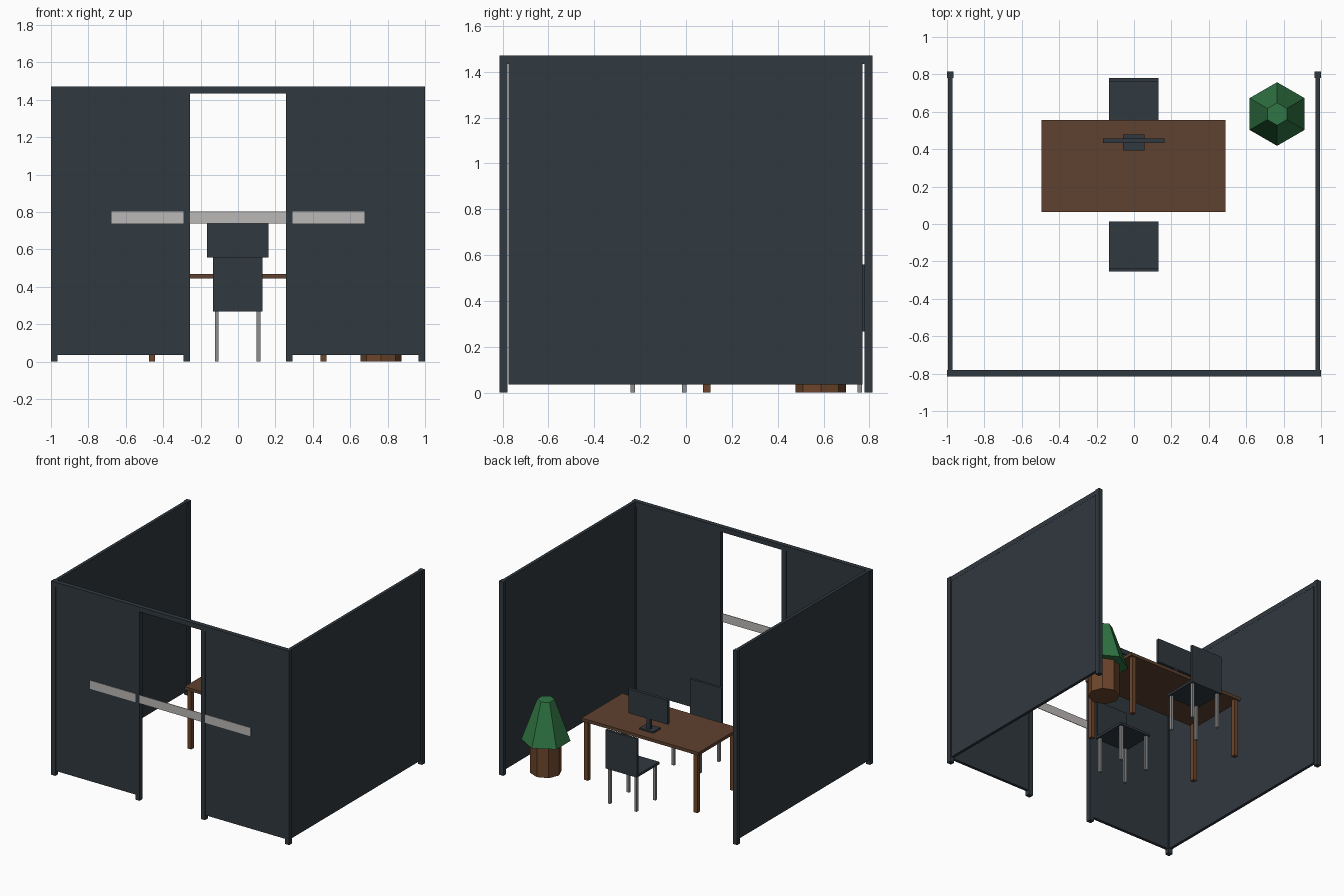
import bpy, math

if "Cube" in bpy.data.objects:
    bpy.data.objects.remove(bpy.data.objects["Cube"])


def material(name, rgb):
    m = bpy.data.materials.new(name)
    m.diffuse_color = (*rgb, 1)
    m.use_nodes = True
    m.node_tree.nodes["Principled BSDF"].inputs["Base Color"].default_value = m.diffuse_color
    return m


SLATE = material("slate", (0.030, 0.040, 0.050))
GREY = material("light grey", (0.50, 0.48, 0.47))
STEEL = material("steel", (0.27, 0.27, 0.27))
WALNUT = material("walnut", (0.114, 0.054, 0.029))
WOOD = material("wood", (0.150, 0.060, 0.024))
GREEN = material("green", (0.030, 0.180, 0.058))


def box(name, x, y, z, mat):
    """Box from (min, max) spans."""
    bpy.ops.mesh.primitive_cube_add(size=1, location=[sum(s) / 2 for s in (x, y, z)])
    o = bpy.context.object
    o.name = name
    o.scale = [s[1] - s[0] for s in (x, y, z)]
    bpy.ops.object.transform_apply(location=False, rotation=False, scale=True)
    o.data.materials.append(mat)
    return o


def around(c, half):
    return (c - half, c + half)


def cone(name, sides, r1, r2, x, y, z, mat, turn=0):
    bpy.ops.mesh.primitive_cone_add(vertices=sides, radius1=r1, radius2=r2, depth=z[1] - z[0],
                                    location=(x, y, sum(z) / 2), rotation=(0, 0, turn))
    o = bpy.context.object
    o.name = name
    o.data.materials.append(mat)


TOP = 1.472
P = 0.0175          # half width of a post
WX, WY = 0.9825, 0.797

# Partition walls: posts, panels and rails
for s in (-1, 1):
    box("front_corner_post", around(s * WX, P), around(-WY, P), (0, TOP), SLATE)
    box("rear_post", around(s * WX, P), around(WY, P), (0, TOP), SLATE)
    box("door_post", around(s * 0.275, P), around(-WY, P), (0, TOP - 0.035), SLATE)
    box("front_panel", around(s * 0.6275, 0.3375), around(-WY, 0.011), (0.035, 1.44), SLATE)
    box("side_panel", around(s * WX, 0.011), (-0.775, 0.77), (0.035, 1.44), SLATE)
    box("side_rail", around(s * WX, 0.012), (-0.78, 0.78), (1.435, TOP), SLATE)
box("front_beam", (-1, 1), around(-WY, P), (1.435, TOP), SLATE)

# Pale strip across the front panels and doorway
box("front_strip", (-0.675, 0.675), (-0.812, -0.808), (0.738, 0.802), GREY)

# Desk
CX = -0.002
box("desk_top", around(CX, 0.492), (0.065, 0.555), (0.445, 0.468), WALNUT)
for sx in (-1, 1):
    for y in (0.09, 0.53):
        box("desk_leg", around(CX + sx * 0.459, 0.016), around(y, 0.016), (0, 0.445), WOOD)

# Monitor
box("monitor_base", around(CX, 0.058), (0.392, 0.478), (0.468, 0.48), SLATE)
box("monitor_neck", around(CX, 0.016), around(0.446, 0.01), (0.48, 0.56), SLATE)
box("monitor_screen", around(CX, 0.165), around(0.446, 0.012), (0.556, 0.74), SLATE)


# Chairs facing the desk from both sides; d points to the backrest
def chair(cy, d):
    box("chair_seat", around(CX, 0.132), around(cy, 0.134), (0.267, 0.285), SLATE)
    back = cy + d * 0.125
    box("chair_back", around(CX, 0.132), around(back, 0.0095), (0.267, 0.56), SLATE)
    for sx in (-1, 1):
        for sy in (-1, 1):
            box("chair_leg", around(CX + sx * 0.111, 0.01), around(cy + sy * 0.113, 0.01),
                (0, 0.267), STEEL)


chair(-0.12, -1)
chair(0.645, 1)

# Potted plant
cone("plant_pot", 8, 0.11, 0.11, 0.765, 0.588, (0, 0.25), WOOD)
cone("plant_foliage", 6, 0.17, 0.06, 0.765, 0.588, (0.24, 0.55), GREEN)
